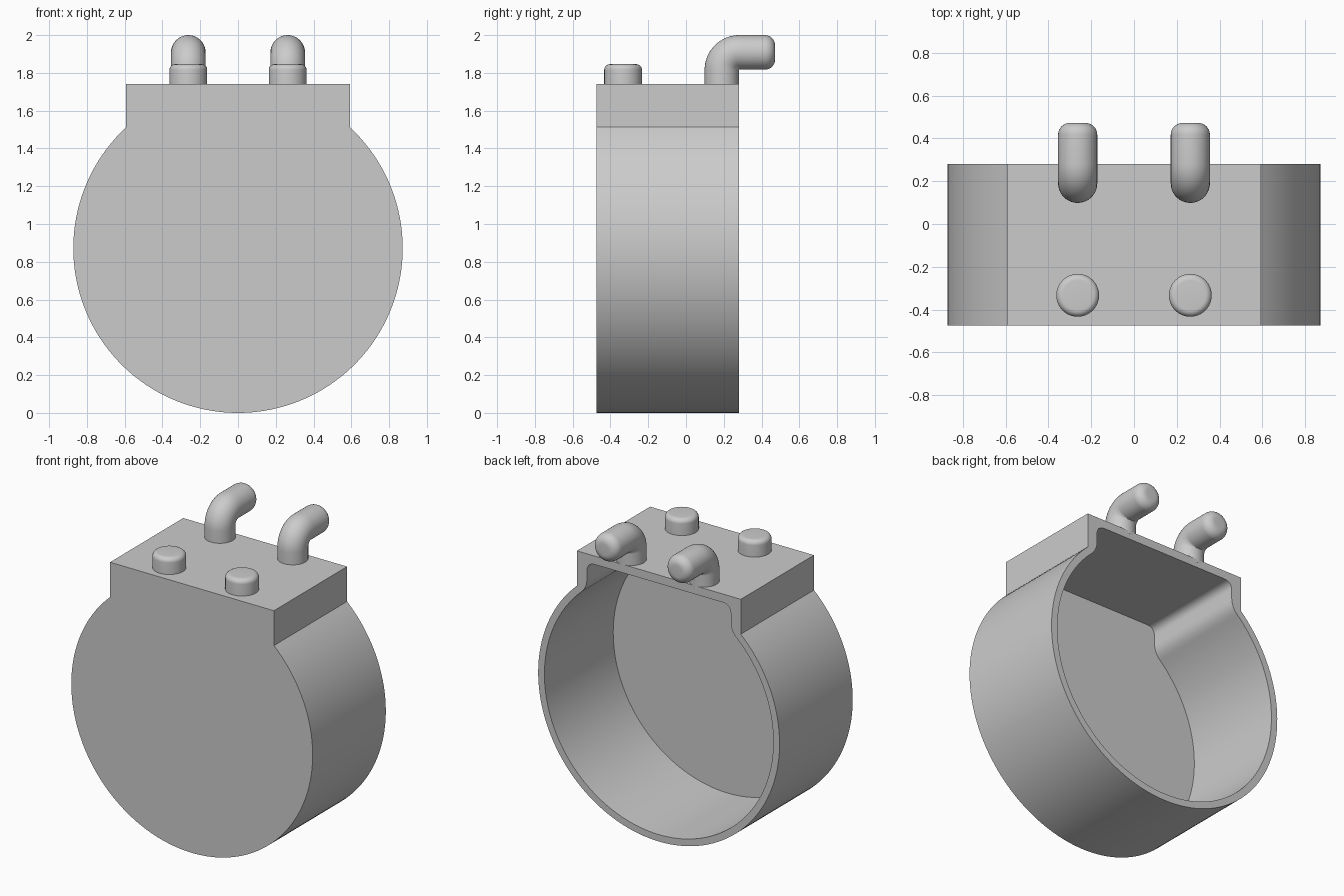
import bpy, bmesh, math
from mathutils import Vector

cube = bpy.data.objects.get("Cube")
if cube:
    bpy.data.objects.remove(cube)

grey = bpy.data.materials.new("plain grey")
grey.use_nodes = True
COLOUR = (0.6, 0.6, 0.6, 1)
grey.diffuse_color = COLOUR
grey.node_tree.nodes["Principled BSDF"].inputs["Base Color"].default_value = COLOUR

R = 0.872                    # drum radius and centre height
FRONT, BACK, TOP = -0.475, 0.28, 1.74


def finish(bm, name):
    bmesh.ops.recalc_face_normals(bm, faces=bm.faces)
    mesh = bpy.data.meshes.new(name)
    bm.to_mesh(mesh)
    bm.free()
    mesh.materials.append(grey)
    obj = bpy.data.objects.new(name, mesh)
    bpy.context.collection.objects.link(obj)
    bpy.ops.object.select_all(action="DESELECT")
    obj.select_set(True)
    bpy.context.view_layer.objects.active = obj
    bpy.ops.object.shade_smooth_by_angle(angle=math.radians(30))
    return obj


def round_corner(a, corner, b, steps=8):
    """Curve from a to b, pulled towards the corner."""
    a, c, b = Vector(a), Vector(corner), Vector(b)
    return [a * (1 - t) ** 2 + c * 2 * t * (1 - t) + b * t * t
            for t in (i / steps for i in range(steps + 1))]


def outline(radius, neck, top, fillet=0):
    """Closed drum-and-neck outline, mirrored about x = 0."""
    end = math.acos(-math.sqrt(1 - (neck / radius) ** 2))
    stop = end - fillet / radius
    half = [Vector((radius * math.sin(stop * i / 56), R - radius * math.cos(stop * i / 56)))
            for i in range(57)]
    joint = Vector((neck, R - radius * math.cos(end)))
    if fillet:
        half += round_corner(half.pop(), joint, joint + Vector((0, fillet)))
        half += round_corner((neck, top - 0.06), (neck, top), (neck - 0.06, top))
    else:
        half.append(Vector((neck, top)))
    return half + [Vector((-p.x, p.y)) for p in reversed(half[1:])]


# Drum shell with a closed front and an open back
bm = bmesh.new()


def ring(points, y):
    return [bm.verts.new((p.x, y, p.y)) for p in points]


def wall(a, b):
    for i in range(len(a)):
        j = (i + 1) % len(a)
        bm.faces.new((a[i], a[j], b[j], b[i]))


outer = outline(R, 0.592, TOP)
inner = outline(R - 0.045, 0.52, TOP - 0.055, 0.06)
outer_front, outer_back = ring(outer, FRONT), ring(outer, BACK)
inner_front, inner_back = ring(inner, FRONT + 0.045), ring(inner, BACK)
wall(outer_front, outer_back)
wall(inner_front, inner_back)
bm.faces.new(outer_front)
bm.faces.new(inner_front)
rim = [bm.edges.get((loop[i - 1], loop[i]))
       for loop in (outer_back, inner_back) for i in range(len(loop))]
bmesh.ops.triangle_fill(bm, edges=rim, use_beauty=True, normal=(0, 1, 0))
finish(bm, "drum_shell")


def tube(name, x, rings, sides=40):
    """Round bar through rings of (y, z, tilt, radius), capped at both ends."""
    bm = bmesh.new()
    loops = []
    for y, z, tilt, r in rings:
        loop = []
        for k in range(sides):
            u, v = (f(2 * math.pi * k / sides) * r for f in (math.cos, math.sin))
            loop.append(bm.verts.new((x + u, y + v * math.cos(tilt), z - v * math.sin(tilt))))
        loops.append(loop)
    for a, b in zip(loops, loops[1:]):
        for k in range(sides):
            j = (k + 1) % sides
            bm.faces.new((a[k], a[j], b[j], b[k]))
    bm.faces.new(loops[0])
    bm.faces.new(loops[-1])
    finish(bm, name)


def rounded_end(r, bevel, steps=8):
    """Offsets back from the tip, with the radius at each."""
    for i in range(steps + 1):
        a = math.pi / 2 * i / steps
        yield bevel * (1 - math.sin(a)), r - bevel * (1 - math.cos(a))


PIN_R, PIPE_R, BEND, TIP = 0.1, 0.0915, 0.0925, 0.472
PIPE_Y, PIPE_Z = 0.19, 2 - PIPE_R
pin = [(-0.333, TOP - 0.02, 0, PIN_R)]
pin += [(-0.333, 1.846 - d, 0, r) for d, r in rounded_end(PIN_R, 0.03)]

pipe = [(PIPE_Y, TOP - 0.02, 0, PIPE_R)]
for i in range(17):
    a = math.pi / 2 * i / 16
    pipe.append((PIPE_Y + BEND * (1 - math.cos(a)),
                 PIPE_Z - BEND * (1 - math.sin(a)), a, PIPE_R))
pipe += [(TIP - d, PIPE_Z, math.pi / 2, r) for d, r in rounded_end(PIPE_R, 0.055)]

# Stub pins in front and bent pipes behind, on both sides
for side, sx in (("left", 1), ("right", -1)):
    tube("stub_pin_" + side, sx * 0.263, pin)
    tube("bent_pipe_" + side, sx * 0.263, pipe)
